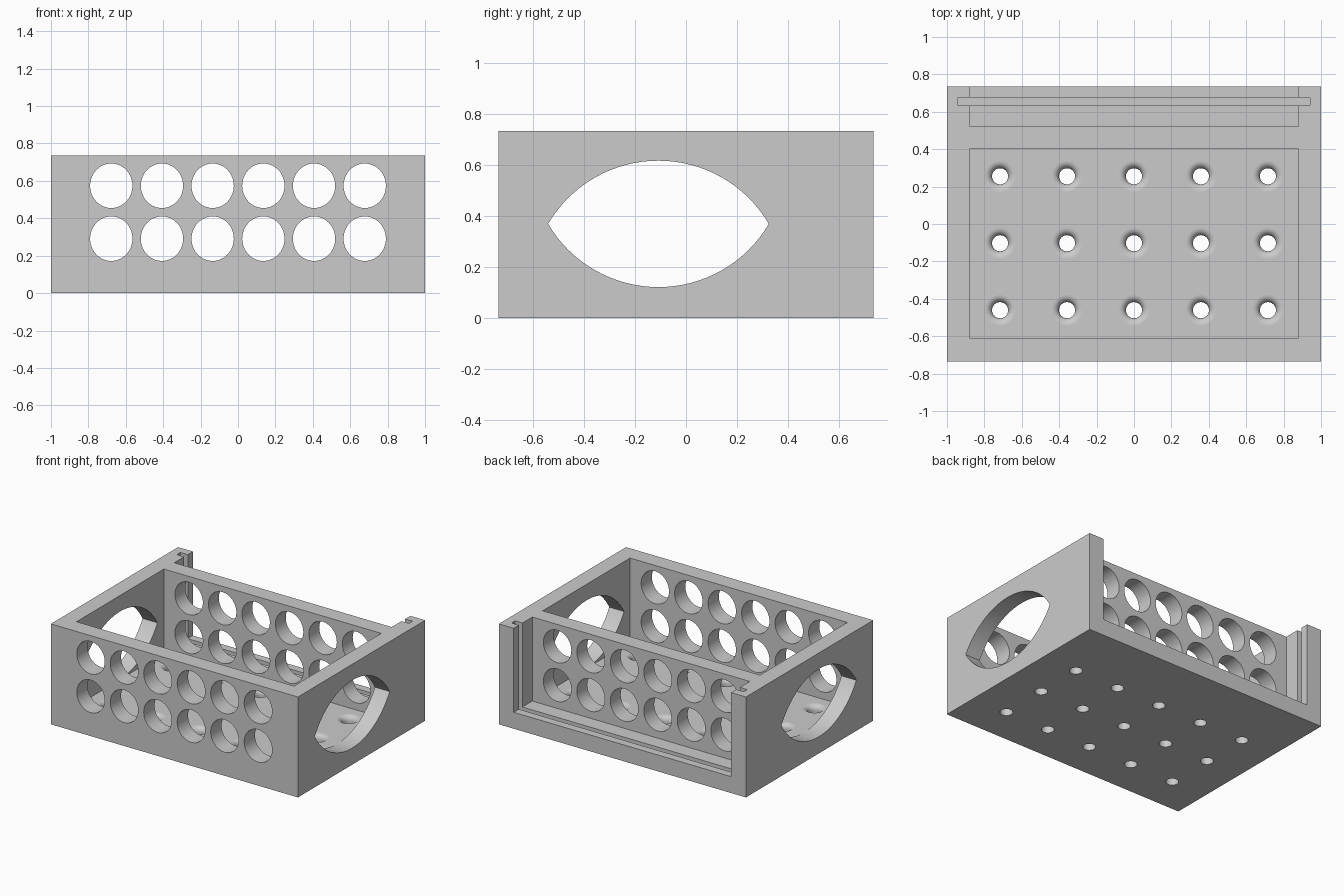
import bpy, bmesh, math
from mathutils import Matrix, Vector

cube = bpy.data.objects.get("Cube")
if cube:
    bpy.data.objects.remove(cube, do_unlink=True)

W, D, H = 1.0, 0.735, 0.735      # half width, half depth, height
FLOOR = 0.12
OVER = 0.1                       # cutter overshoot

grey = bpy.data.materials.new("light grey")
grey.use_nodes = True
colour = (0.6, 0.6, 0.6, 1)
grey.diffuse_color = colour
grey.node_tree.nodes["Principled BSDF"].inputs["Base Color"].default_value = colour


def finish(name, bm):
    bmesh.ops.recalc_face_normals(bm, faces=bm.faces)
    mesh = bpy.data.meshes.new(name)
    bm.to_mesh(mesh)
    bm.free()
    mesh.materials.append(grey)
    obj = bpy.data.objects.new(name, mesh)
    bpy.context.collection.objects.link(obj)
    return obj


def box(name, lo, hi):
    bm = bmesh.new()
    lo, hi = Vector(lo), Vector(hi)
    size = Matrix.Diagonal((*(hi - lo), 1))
    bmesh.ops.create_cube(bm, size=1, matrix=Matrix.Translation((lo + hi) / 2) @ size)
    return finish(name, bm)


def prism(bm, points, sweep):
    """Extrude a closed outline along a vector."""
    face = bm.faces.new([bm.verts.new(p) for p in points])
    ext = bmesh.ops.extrude_face_region(bm, geom=[face])
    moved = [g for g in ext["geom"] if isinstance(g, bmesh.types.BMVert)]
    bmesh.ops.translate(bm, verts=moved, vec=sweep)


def lathe(bm, profile, centre, steps=40):
    """Closed turned solid from (radius, height) pairs."""
    rings = [[bm.verts.new((centre[0] + r * math.cos(math.tau * i / steps),
                            centre[1] + r * math.sin(math.tau * i / steps), z))
              for i in range(steps)] for r, z in profile]
    bm.faces.new(rings[0])
    bm.faces.new(rings[-1])
    for a, b in zip(rings, rings[1:]):
        for i in range(steps):
            j = (i + 1) % steps
            bm.faces.new((a[i], a[j], b[j], b[i]))


def cut(target, cutter):
    cutter.hide_render = True
    mod = target.modifiers.new("cut", 'BOOLEAN')
    mod.operation, mod.solver, mod.object = 'DIFFERENCE', 'EXACT', cutter
    bpy.context.view_layer.objects.active = target
    bpy.ops.object.modifier_apply(modifier=mod.name)
    bpy.data.objects.remove(cutter, do_unlink=True)


# Solid block, main compartment, open back bay and sliding panel groove
case = box("ventilated_case", (-W, -D, 0), (W, D, H))
cut(case, box("main_compartment", (-0.88, -0.61, FLOOR), (0.88, 0.4, H + OVER)))
cut(case, box("back_bay", (-0.88, 0.52, FLOOR), (0.88, D + OVER, H + OVER)))
cut(case, box("panel_groove", (-0.94, 0.634, FLOOR / 2), (0.94, 0.676, H + OVER)))

# Two rows of vents through the front wall and the partition
bm = bmesh.new()
for z in (0.291, 0.574):
    for col in range(6):
        x = (col - 2.5) * 0.271
        ring = [(x + 0.113 * math.cos(math.tau * i / 64), -D - OVER,
                 z + 0.119 * math.sin(math.tau * i / 64)) for i in range(64)]
        prism(bm, ring, (0, 2 * D - OVER, 0))
cut(case, finish("round_vents", bm))

# Pointed oval window through both side walls, from two equal arcs
bm = bmesh.new()
half, rise, steps = 0.433, 0.248, 32
radius = (half ** 2 + rise ** 2) / (2 * rise)
sweep = math.asin(half / radius)
outline = []
for side in (1, -1):
    for i in range(steps):
        a = side * sweep * (1 - 2 * i / steps)
        outline.append((-W - OVER, -0.108 + radius * math.sin(a),
                        0.37 + side * (radius * math.cos(a) - radius + rise)))
prism(bm, outline, (2 * W + 2 * OVER, 0, 0))
cut(case, finish("side_window", bm))

# Flared drain holes in the floor
bm = bmesh.new()
bore, flare = 0.043, 0.038
profile = [(bore, -OVER)]
for i in range(9):
    a = math.pi / 2 * i / 8
    profile.append((bore + flare * (1 - math.cos(a)), FLOOR - flare + flare * math.sin(a)))
profile.append((bore + flare, FLOOR + 0.02))
for x in range(-2, 3):
    for y in range(-1, 2):
        lathe(bm, profile, (x * 0.358, -0.103 + y * 0.358))
cut(case, finish("drain_holes", bm))

# Smooth round walls, crisp edges
bpy.ops.object.select_all(action='DESELECT')
case.select_set(True)
bpy.context.view_layer.objects.active = case
bpy.ops.object.shade_smooth_by_angle(angle=math.radians(30))
